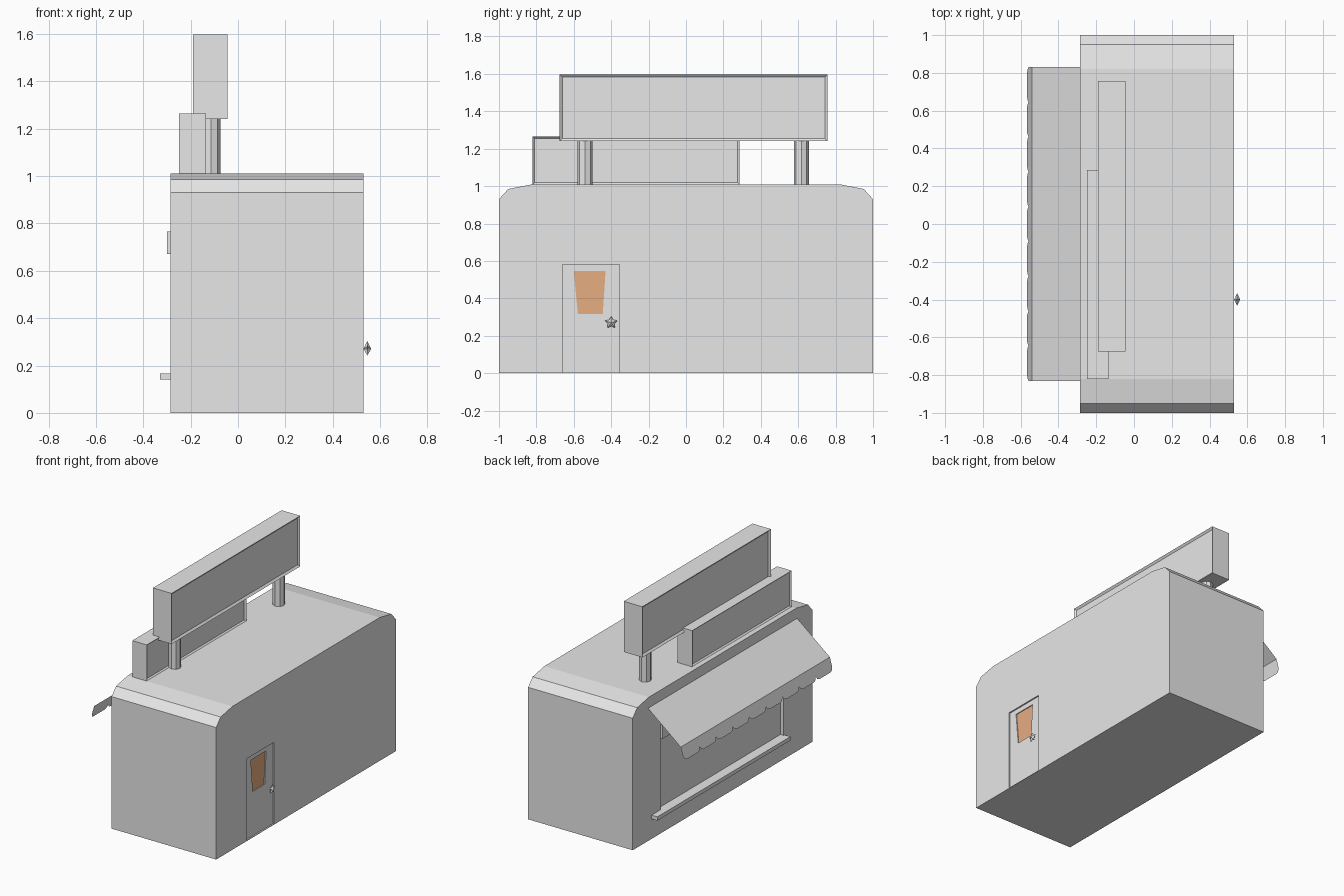
import bpy, bmesh, math
from mathutils import Vector

if "Cube" in bpy.data.objects:
    bpy.data.objects.remove(bpy.data.objects["Cube"], do_unlink=True)


def material(name, rgb):
    m = bpy.data.materials.new(name)
    m.use_nodes = True
    m.diffuse_color = (*rgb, 1)
    m.node_tree.nodes["Principled BSDF"].inputs["Base Color"].default_value = (*rgb, 1)
    return m


GREY = material("light grey", (0.8, 0.8, 0.8))
ORANGE = material("orange", (0.94, 0.49, 0.26))


def finish(name, bm, mat=GREY):
    bmesh.ops.recalc_face_normals(bm, faces=bm.faces)
    mesh = bpy.data.meshes.new(name)
    bm.to_mesh(mesh)
    bm.free()
    mesh.materials.append(mat)
    ob = bpy.data.objects.new(name, mesh)
    bpy.context.collection.objects.link(ob)
    return ob


def prism(name, profile, x0, x1, mat=GREY):
    """Extrude a (y, z) profile along x."""
    bm = bmesh.new()
    face = bm.faces.new([bm.verts.new((x0, y, z)) for y, z in profile])
    new = bmesh.ops.extrude_face_region(bm, geom=[face])["geom"]
    bmesh.ops.translate(bm, vec=(x1 - x0, 0, 0),
                        verts=[v for v in new if isinstance(v, bmesh.types.BMVert)])
    return finish(name, bm, mat)


def box(name, x, y, z, mat=GREY):
    return prism(name, [(y[0], z[0]), (y[1], z[0]), (y[1], z[1]), (y[0], z[1])], *x, mat)


def cut(target, cutter):
    cutter.hide_render = True
    cutter.hide_set(True)
    mod = target.modifiers.new("cut", "BOOLEAN")
    mod.operation = "DIFFERENCE"
    mod.solver = "EXACT"
    mod.object = cutter
    bpy.context.view_layer.objects.active = target
    bpy.ops.object.modifier_apply(modifier=mod.name)
    bpy.data.objects.remove(cutter, do_unlink=True)


# Booth body with chamfered roof ends
half = [(1, 0), (1, 0.93), (0.95, 0.985), (0.82, 1.01)]
BACK, FRONT = -0.285, 0.53
body = prism("booth_body", half + [(-y, z) for y, z in reversed(half)], BACK, FRONT)

# Recessed serving window and door, with a tapered pane sunk into the door
cut(body, box("window_cutter", (BACK - 0.1, BACK + 0.025), (-0.68, 0.69), (0.15, 0.72)))
cut(body, box("door_cutter", (FRONT - 0.01, FRONT + 0.1), (-0.66, -0.355), (0.004, 0.58)))
pane = [(-0.6, 0.545), (-0.43, 0.545), (-0.445, 0.315), (-0.578, 0.315)]
cut(body, prism("pane_cutter", pane, FRONT - 0.018, FRONT + 0.1))
prism("door_pane", pane, FRONT - 0.02, FRONT - 0.016, ORANGE)

# Serving counter and shutter housing
box("counter", (-0.33, BACK + 0.026), (-0.69, 0.79), (0.14, 0.167))
box("shutter_housing", (-0.3, BACK + 0.026), (-0.68, 0.69), (0.67, 0.765))

# Awning: sloped sheet and a hanging edge made of nine rounded flaps
bm = bmesh.new()
HALF, FLAPS = 0.83, 9
width = 2 * HALF / FLAPS
top = [bm.verts.new((BACK, y, 0.935)) for y in (-HALF, HALF)]
fold, hem = [], []
shape = [(0, 0.7), (0.07, 0.93), (0.16, 1), (0.84, 1), (0.93, 0.93)]
steps = [(-HALF + (i + t) * width, d) for i in range(FLAPS) for t, d in shape]
for y, drop in steps + [(HALF, 0.7)]:
    fold.append(bm.verts.new((-0.54, y, 0.73)))
    hem.append(bm.verts.new((-0.54 - 0.026 * drop, y, 0.73 - 0.09 * drop)))
bm.faces.new([top[1], top[0]] + fold)
for i in range(len(fold) - 1):
    bm.faces.new((fold[i], fold[i + 1], hem[i + 1], hem[i]))
finish("awning", bm)


# Sign boxes with an inset panel on both broad sides
def sign(name, x, y, z, rim):
    ob = box(name, x, y, z)
    bm = bmesh.new()
    bm.from_mesh(ob.data)
    bm.normal_update()
    broad = [f for f in bm.faces if abs(f.normal.x) > 0.9]
    bmesh.ops.inset_individual(bm, faces=broad, thickness=rim)
    for f in broad:
        bmesh.ops.translate(bm, verts=f.verts, vec=-f.normal * 0.012)
    bm.to_mesh(ob.data)
    bm.free()


sign("large_sign", (-0.19, -0.045), (-0.675, 0.757), (1.24, 1.597), 0.02)
sign("small_sign", (-0.25, -0.136), (-0.82, 0.287), (1.008, 1.265), 0.015)

# Sign posts
for label, y in (("front", -0.54), ("back", 0.617)):
    bm = bmesh.new()
    bmesh.ops.create_cone(bm, cap_ends=True, segments=8, radius1=0.04, radius2=0.04, depth=0.25)
    bmesh.ops.translate(bm, verts=bm.verts, vec=(-0.114, y, 1.125))
    finish(label + "_sign_post", bm)

# Star-shaped door knob
bm = bmesh.new()
centre = Vector((0.546, -0.4, 0.27))
tips = [bm.verts.new(centre + Vector((s * 0.016, 0, 0))) for s in (-1, 1)]
ring = []
for i in range(10):
    a, r = math.pi * (0.5 + i / 5), 0.034 if i % 2 == 0 else 0.019
    ring.append(bm.verts.new(centre + Vector((0, r * math.cos(a), r * math.sin(a)))))
for i in range(10):
    for tip in tips:
        bm.faces.new((ring[i], ring[(i + 1) % 10], tip))
finish("door_knob", bm)
